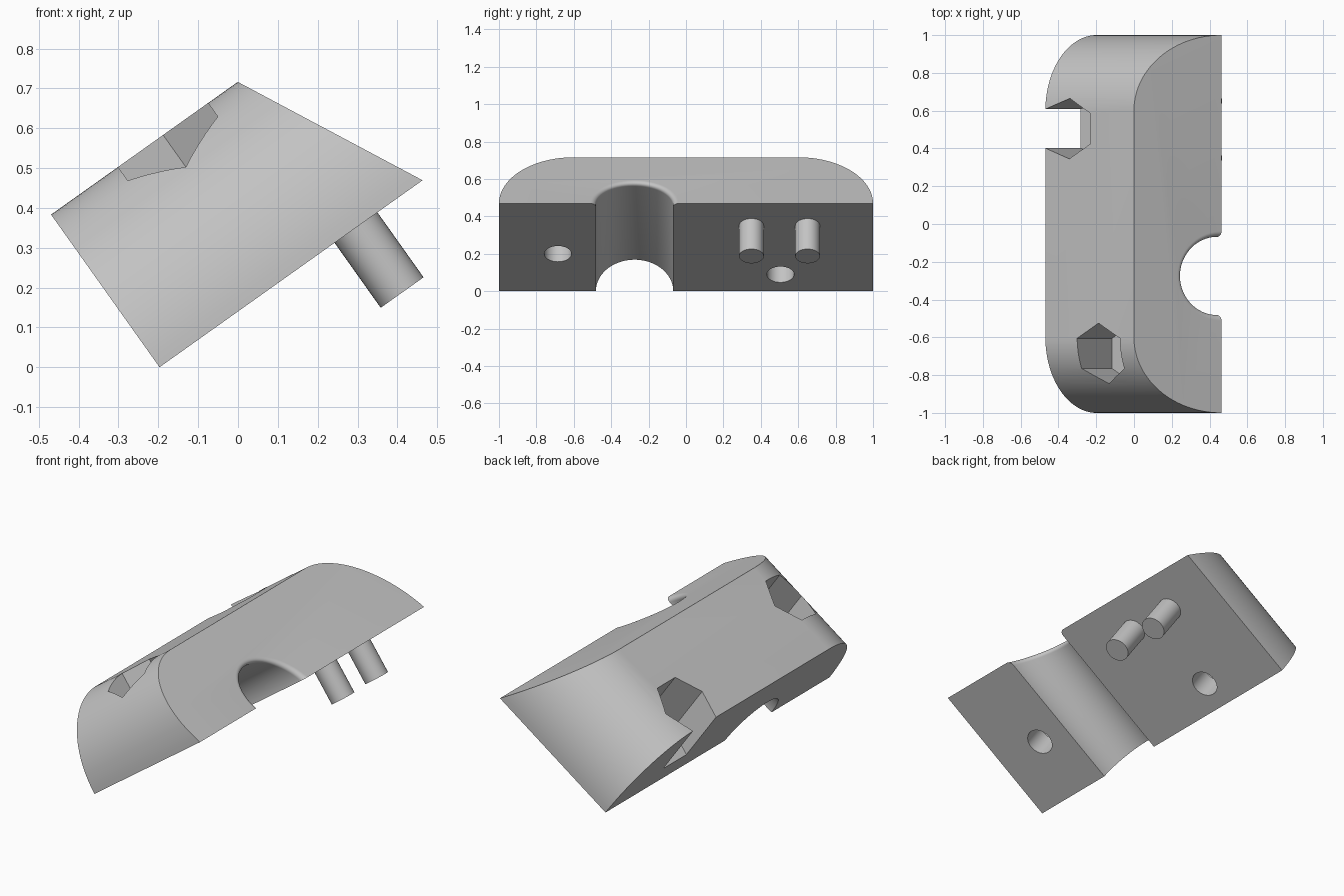
import bpy, bmesh, math
from mathutils import Matrix

if "Cube" in bpy.data.objects:
    bpy.data.objects.remove(bpy.data.objects["Cube"])

HEIGHT, LENGTH, TAPER = 0.47, 0.81, 0.235     # block measured along its own axes
TILT = math.radians(35.4)
PLACE = Matrix.Translation((-0.197, 0, 0)) @ Matrix.Rotation(-TILT, 4, 'Y')

grey = bpy.data.materials.new("plain_grey")
grey.use_nodes = True
grey.diffuse_color = (0.55, 0.55, 0.55, 1)
grey.node_tree.nodes["Principled BSDF"].inputs["Base Color"].default_value = grey.diffuse_color


def loft(name, rings):
    """Skin equal-length rings of points and cap both ends."""
    bm = bmesh.new()
    loops = [[bm.verts.new(p) for p in ring] for ring in rings]
    n = len(loops[0])
    for a, b in zip(loops, loops[1:]):
        for i in range(n):
            j = (i + 1) % n
            bm.faces.new((a[i], a[j], b[j], b[i]))
    bm.faces.new(loops[0])
    bm.faces.new(loops[-1])
    bmesh.ops.recalc_face_normals(bm, faces=bm.faces)
    mesh = bpy.data.meshes.new(name)
    bm.to_mesh(mesh)
    bm.free()
    mesh.materials.append(grey)
    obj = bpy.data.objects.new(name, mesh)
    bpy.context.collection.objects.link(obj)
    obj.matrix_world = PLACE
    return obj


def prism(name, x, y, z0, z1, radius, sides, stretch=0):
    """Upright prism; stretch pulls its low-x side outwards."""
    ring = []
    for i in range(sides):
        a = math.tau * i / sides + math.pi / 2
        dx = radius * math.cos(a)
        ring.append((x + dx - (stretch if dx < -0.01 else 0), y + radius * math.sin(a)))
    return loft(name, [[(px, py, z) for px, py in ring] for z in (z0, z1)])


def end_x(z):
    return LENGTH - TAPER * z / HEIGHT


def activate(obj):
    bpy.ops.object.select_all(action='DESELECT')
    obj.select_set(True)
    bpy.context.view_layer.objects.active = obj


def cut(obj, cutter):
    activate(obj)
    mod = obj.modifiers.new("cut", 'BOOLEAN')
    mod.operation = 'DIFFERENCE'
    mod.solver = 'EXACT'
    mod.object = cutter
    bpy.ops.object.modifier_apply(modifier=mod.name)
    bpy.data.objects.remove(cutter)


# Block with rounded shoulders and one slanted end
STEPS = 28
arc = [(0.6 + 0.4 * math.cos(math.pi / 2 * i / STEPS),
        HEIGHT * math.sin(math.pi / 2 * i / STEPS)) for i in range(STEPS + 1)]
profile = arc + [(-y, z) for y, z in reversed(arc)]
block = loft("block", [[(0, y, z) for y, z in profile],
                       [(end_x(z), y, z) for y, z in profile]])

# Round groove under the block, with a rolled lip at the slanted end
GROOVE_Y, GROOVE_R, LIP = -0.275, 0.207, 0.03
stations = [(-0.05, GROOVE_R + LIP)]
for i in range(9):
    a = math.pi / 2 * i / 8
    stations.append((LIP * (1 - math.sin(a)), GROOVE_R + LIP * (1 - math.cos(a))))
stations[1:] = sorted(stations[1:])


def groove_ring(depth, radius, flat=False):
    ring = []
    for i in range(64):
        a = math.tau * (i + 0.5) / 64
        z = radius * math.sin(a)
        ring.append((-0.1 if flat else end_x(z) - depth,
                     GROOVE_Y + radius * math.cos(a), z))
    return ring


rings = [groove_ring(d, r) for d, r in stations]
rings.append(groove_ring(0, GROOVE_R, flat=True))
cut(block, loft("groove_cutter", rings))

# Hexagonal nut pockets with bolt holes below; the first breaks through the back edge
for x, y, stretch in ((0.155, 0.505, 0.08), (0.345, -0.685, 0)):
    cut(block, prism("pocket_cutter", x, y, 0.15, 0.7, 0.16, 6, stretch))
    cut(block, prism("hole_cutter", x, y, -0.1, 0.2, 0.073, 32))

# Two locating pegs on the underside
pegs = [prism("peg_" + side, 0.605, y, -0.2, 0.02, 0.066, 40)
        for side, y in (("front", 0.35), ("back", 0.65))]

for obj in [block] + pegs:
    activate(obj)
    bpy.ops.object.shade_smooth_by_angle(angle=math.radians(30))
